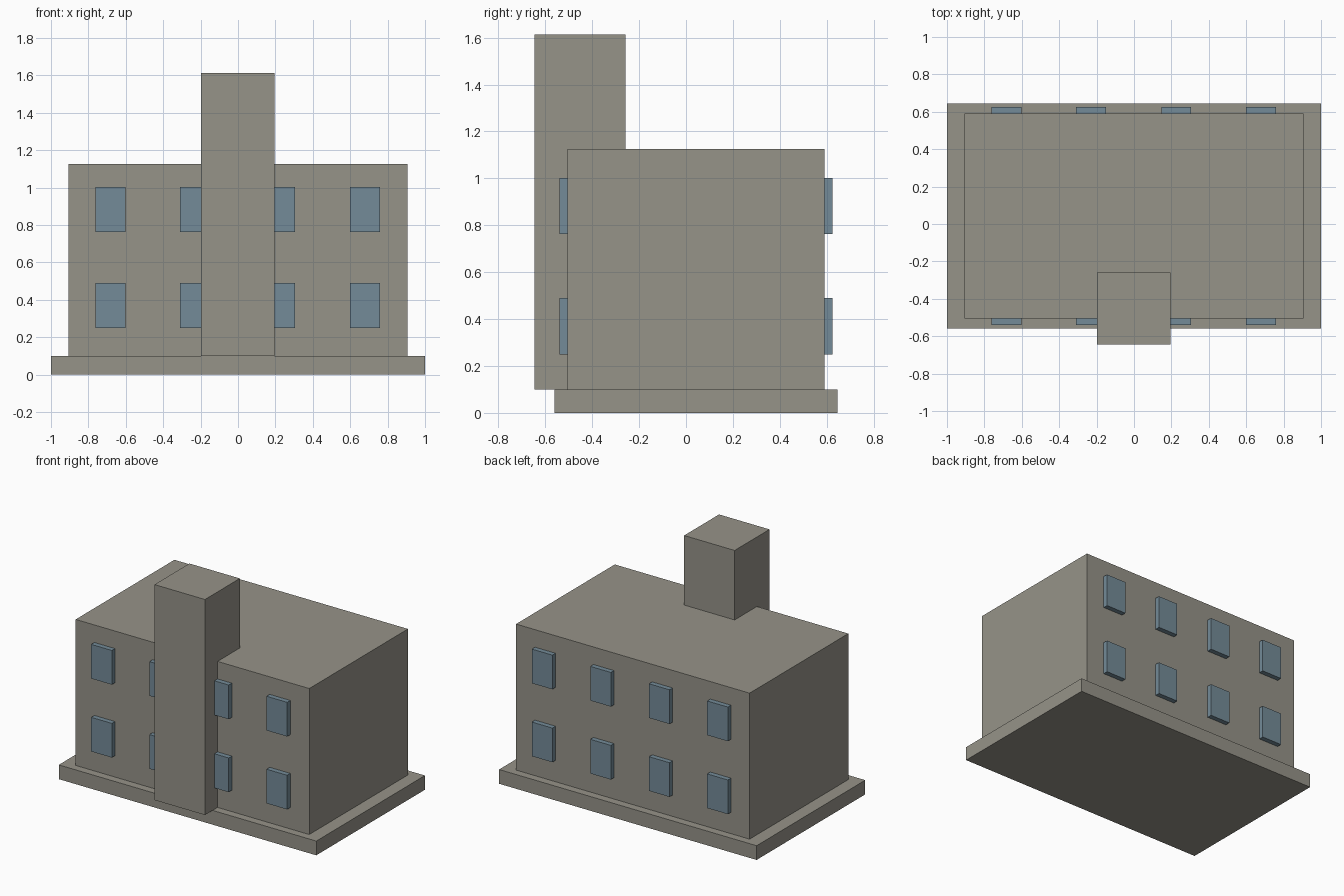
import bpy
from mathutils import Vector

cube = bpy.data.objects.get("Cube")
if cube:
    bpy.data.objects.remove(cube, do_unlink=True)


def make_material(name, rgb):
    mat = bpy.data.materials.new(name)
    mat.use_nodes = True
    color = (*rgb, 1.0)
    mat.diffuse_color = color
    mat.node_tree.nodes["Principled BSDF"].inputs["Base Color"].default_value = color
    return mat


def box(name, low, high, mat):
    """Add a box spanning two opposite corners."""
    low, high = Vector(low), Vector(high)
    bpy.ops.mesh.primitive_cube_add(size=1, location=(low + high) / 2)
    obj = bpy.context.object
    obj.name = name
    obj.scale = high - low
    bpy.ops.object.transform_apply(location=False, rotation=False, scale=True)
    obj.data.materials.append(mat)
    return obj


stone = make_material("warm grey stone", (0.305, 0.292, 0.25))
glass = make_material("blue grey glass", (0.174, 0.258, 0.314))

# Foundation, main block and front tower
base_top = 0.1
front, back = -0.505, 0.59
box("foundation", (-1, -0.56, 0), (1, 0.645, base_top), stone)
box("main_block", (-0.907, front, base_top), (0.907, back, 1.125), stone)
box("front_tower", (-0.197, -0.645, base_top), (0.195, -0.258, 1.613), stone)

# Two rows of four protruding windows on the front and back walls
half_width, height, depth = 0.08, 0.24, 0.035
sides = {"front": (front - depth, front), "back": (back, back + depth)}
for side, (y0, y1) in sides.items():
    for floor, z in (("lower", 0.25), ("upper", 0.762)):
        for number, x in enumerate((-0.682, -0.23, 0.226, 0.68), 1):
            box(f"{side}_{floor}_window_{number}",
                (x - half_width, y0, z), (x + half_width, y1, z + height), glass)
